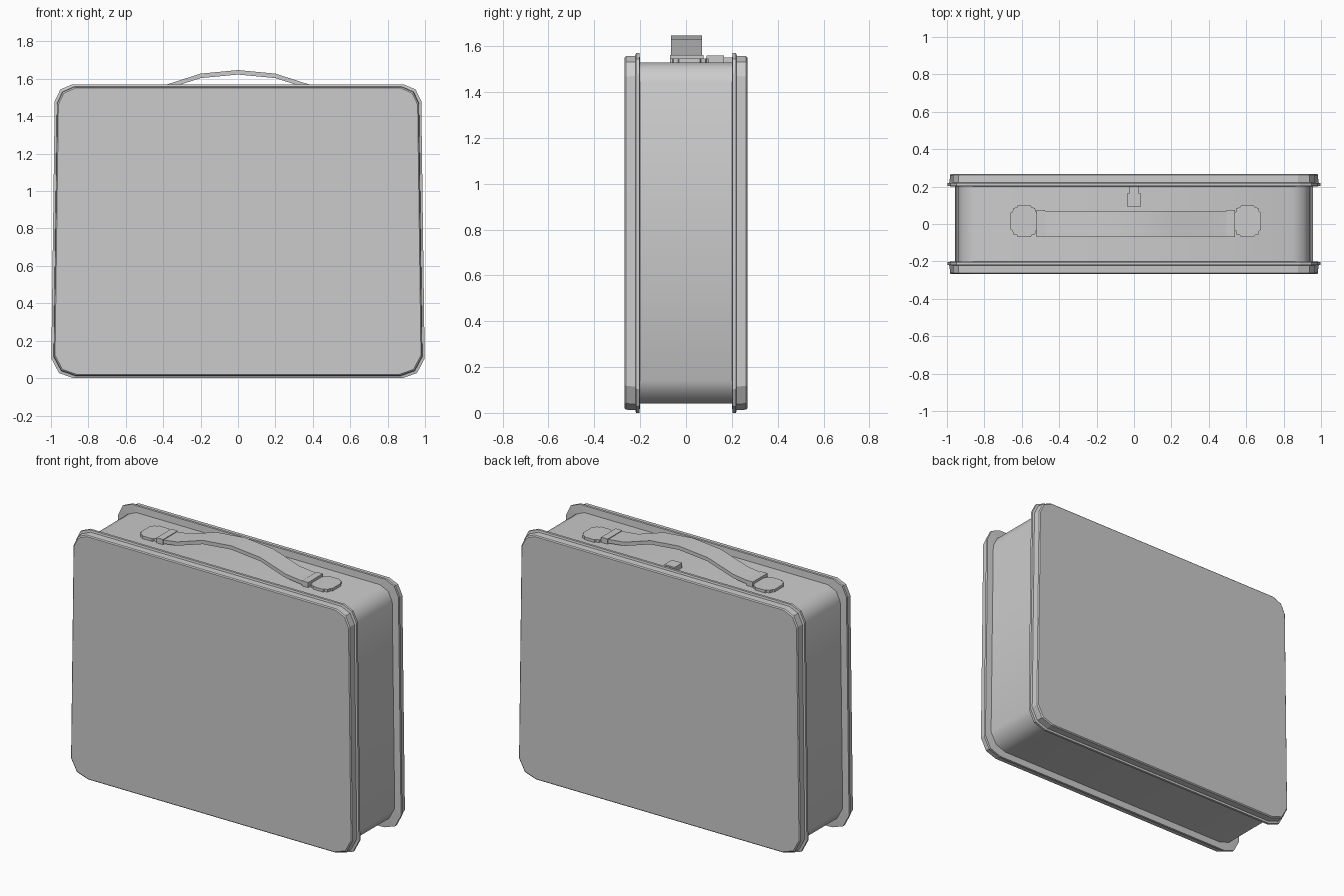
import bpy, bmesh

if "Cube" in bpy.data.objects:
    bpy.data.objects.remove(bpy.data.objects["Cube"])

MID = 0.785
# right half of the rim outline, bottom to top (x, z)
HALF = [(0.88, 0.0), (0.957, 0.027), (0.998, 0.105),
        (0.98, 1.48), (0.95, 1.543), (0.888, 1.57)]
OUTLINE = HALF + [(-x, z) for x, z in reversed(HALF)]


def add_object(name, bm, smooth=None):
    bmesh.ops.recalc_face_normals(bm, faces=bm.faces)
    mesh = bpy.data.meshes.new(name)
    bm.to_mesh(mesh)
    bm.free()
    ob = bpy.data.objects.new(name, mesh)
    bpy.context.collection.objects.link(ob)
    if smooth:
        bpy.ops.object.select_all(action='DESELECT')
        ob.select_set(True)
        bpy.context.view_layer.objects.active = ob
        bpy.ops.object.shade_smooth_by_angle(angle=smooth)
    return ob


def loft(name, rings, smooth=None):
    """Skin a closed solid through rings of 3D points."""
    bm = bmesh.new()
    loops = [[bm.verts.new(p) for p in ring] for ring in rings]
    n = len(loops[0])
    for a, b in zip(loops, loops[1:]):
        for i in range(n):
            j = (i + 1) % n
            bm.faces.new((a[i], a[j], b[j], b[i]))
    bm.faces.new(loops[0])
    bm.faces.new(loops[-1])
    return add_object(name, bm, smooth)


def outline_ring(y, inset):
    k = (MID - inset) / MID
    return [(x * (1 - inset), y, MID + (z - MID) * k) for x, z in OUTLINE]


def box(name, x0, x1, y0, y1, z0, z1):
    rect = [(x0, y0), (x1, y0), (x1, y1), (x0, y1)]
    return loft(name, [[(x, y, z) for x, y in rect] for z in (z0, z1)])


# rounded case wall
loft("case_wall", [outline_ring(y, 0.042) for y in (-0.21, 0.21)], 0.75)

# front and back covers: flared lip, step, shallow tray, flat panel
COVER = [(0.2, 0.04), (0.203, 0.0), (0.218, 0.0), (0.221, 0.012),
         (0.262, 0.014), (0.268, 0.02)]
for name, side in (("front_cover", -1), ("back_cover", 1)):
    loft(name, [outline_ring(side * y, d) for y, d in COVER])

# handle strap, swept along a low arch
CX = 0.01
ARCH = [(0.50, 1.543), (0.38, 1.558), (0.2, 1.616), (0.0, 1.635)]
arch = [(-x, z) for x, z in ARCH] + [(x, z) for x, z in reversed(ARCH[:-1])]
loft("handle_strap", [[(CX * (abs(x) > 0.4) + x, y, z + dz) for y, dz in
      ((-0.066, -0.012), (0.07, -0.012), (0.07, 0.012), (-0.066, 0.012))]
      for x, z in arch], 0.5)

# handle mounts: notched plate and retaining band at each end
QUARTER = [(0.073, 0.045), (0.063, 0.05), (0.058, 0.07), (0.04, 0.074), (0.035, 0.084)]
PLATE = (QUARTER + [(-x, y) for x, y in reversed(QUARTER)]
         + [(-x, -y) for x, y in QUARTER] + [(x, -y) for x, y in reversed(QUARTER)])
for name, s in (("left", -1), ("right", 1)):
    px = CX + s * 0.597
    loft(name + "_handle_plate", [[(px + x, 0.015 + y, z) for x, y in PLATE]
                                  for z in (1.52, 1.545)])
    a, b = sorted((CX + s * 0.485, CX + s * 0.53))
    box(name + "_handle_band", a, b, -0.07, 0.076, 1.52, 1.561)

# catch on the top near the back
box("catch_block", -0.036, 0.036, 0.09, 0.165, 1.52, 1.558)
box("catch_tab", -0.023, 0.023, 0.16, 0.21, 1.52, 1.55)
